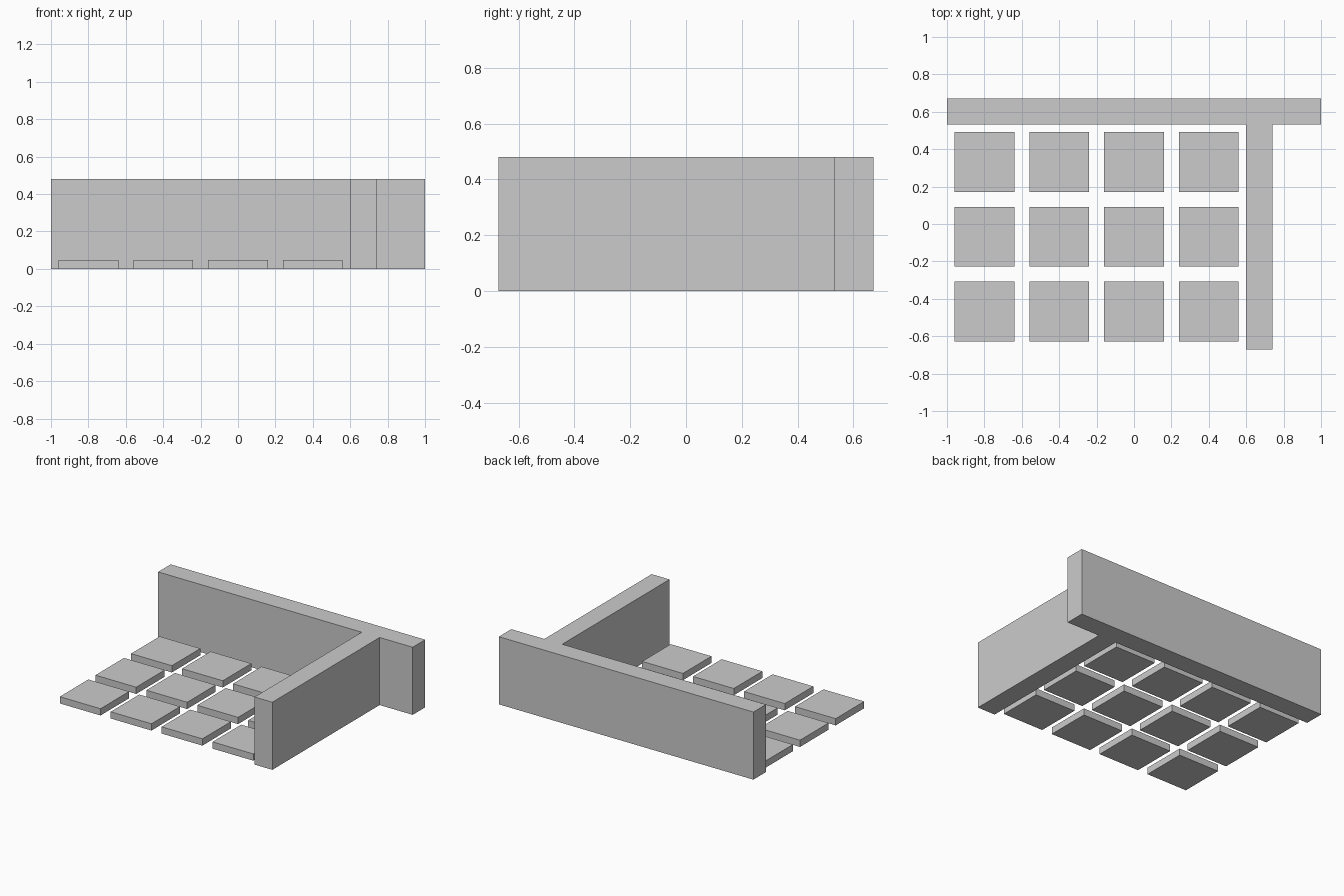
import bpy
import bmesh

if "Cube" in bpy.data.objects:
    bpy.data.objects.remove(bpy.data.objects["Cube"])

grey = bpy.data.materials.new("light grey")
grey.diffuse_color = (0.6, 0.6, 0.6, 1)
grey.use_nodes = True
grey.node_tree.nodes["Principled BSDF"].inputs["Base Color"].default_value = grey.diffuse_color


def extruded(name, outline, height):
    """Solid made by raising a flat outline from the ground."""
    bm = bmesh.new()
    base = bm.faces.new([bm.verts.new((x, y, 0)) for x, y in outline])
    top = bmesh.ops.extrude_face_region(bm, geom=[base], use_keep_orig=True)
    for v in top["geom"]:
        if isinstance(v, bmesh.types.BMVert):
            v.co.z = height
    bmesh.ops.recalc_face_normals(bm, faces=bm.faces)
    mesh = bpy.data.meshes.new(name)
    bm.to_mesh(mesh)
    bm.free()
    mesh.materials.append(grey)
    obj = bpy.data.objects.new(name, mesh)
    bpy.context.collection.objects.link(obj)
    return obj


# T-shaped wall: long back wall joined to the side wall
back, inner, front = 0.672, 0.532, -0.672
extruded("wall", [(-1, back), (-1, inner), (0.6, inner), (0.6, front),
                  (0.74, front), (0.74, inner), (1, inner), (1, back)], 0.48)

# Grid of square paving slabs
half, pitch = 0.16, 0.4
for row in range(3):
    for col in range(4):
        x = -0.8 + col * pitch
        y = 0.332 - row * pitch
        extruded("paving_slab", [(x - half, y - half), (x + half, y - half),
                                 (x + half, y + half), (x - half, y + half)], 0.048)
